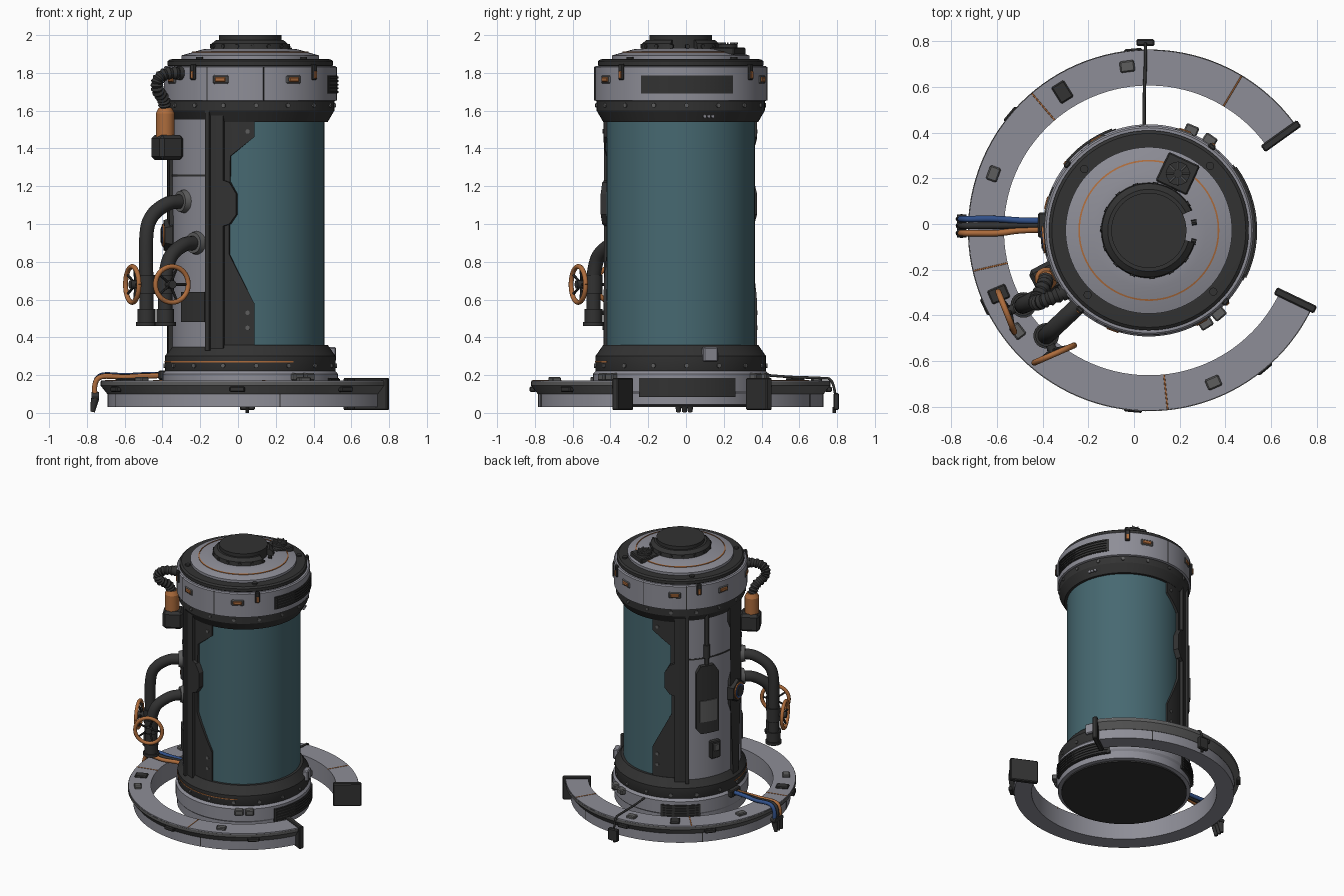
import bpy, bmesh
from math import sin, cos, radians, pi
from mathutils import Vector, Matrix

if "Cube" in bpy.data.objects:
    bpy.data.objects.remove(bpy.data.objects["Cube"])

CX, CY = 0.065, -0.028      # tank axis; the model mirrors about azimuth 5 / 185

def mat(name, *c):
    m = bpy.data.materials.new(name)
    m.diffuse_color = (*c, 1)
    m.use_nodes = True
    m.node_tree.nodes["Principled BSDF"].inputs["Base Color"].default_value = m.diffuse_color
    return m
LIGHT = mat("light_metal", .27, .27, .31)
MID = mat("mid_metal", .11, .11, .11)
DARK = mat("dark_metal", .032, .032, .032)
GLASS = mat("teal_glass", .062, .14, .165)
COPPER = mat("copper", .42, .15, .045)
BLUE = mat("blue_cable", .03, .08, .25)

def pol(deg, r, z):
    a = radians(deg)
    return Vector((CX + r * cos(a), CY + r * sin(a), z))

def finish(name, bm, m):
    bmesh.ops.recalc_face_normals(bm, faces=bm.faces)
    me = bpy.data.meshes.new(name)
    bm.to_mesh(me)
    bm.free()
    me.materials.append(m)
    o = bpy.data.objects.new(name, me)
    bpy.context.collection.objects.link(o)
    return o

def revolve(name, prof, m, a0=0, a1=360, closed=False, n=96):
    """Lathe a profile of (radius, z); arcs get end caps."""
    bm = bmesh.new()
    full = a1 - a0 >= 360
    k = len(prof)
    rows = [[bm.verts.new(pol(a0 + (a1 - a0) * i / n, r, z)) for r, z in prof]
            for i in range(n if full else n + 1)]
    for i in range(n):
        p, q = rows[i], rows[(i + 1) % len(rows)]
        for j in range(k if closed else k - 1):
            bm.faces.new((p[j], q[j], q[(j + 1) % k], p[(j + 1) % k]))
    if full and not closed:
        for j in (0, k - 1):
            bm.faces.new([r[j] for r in rows])
    elif not full:
        bm.faces.new(rows[0])
        bm.faces.new(rows[-1])
    return finish(name, bm, m)

def patch(name, poly, r0, r1, m):
    """Curved plate: outline in (azimuth, z) wrapped on the tank."""
    bm = bmesh.new()
    f = bm.faces.new([bm.verts.new((a, z, r0)) for a, z in poly])
    bmesh.ops.triangulate(bm, faces=[f])
    lo, hi = min(p[0] for p in poly), max(p[0] for p in poly)
    n = max(1, int((hi - lo) / 4))
    for i in range(1, n):
        bmesh.ops.bisect_plane(bm, geom=bm.verts[:] + bm.edges[:] + bm.faces[:],
                               plane_co=(lo + (hi - lo) * i / n, 0, 0), plane_no=(1, 0, 0))
    ext = bmesh.ops.extrude_face_region(bm, geom=bm.faces[:], use_keep_orig=True)
    for v in ext["geom"]:
        if isinstance(v, bmesh.types.BMVert):
            v.co.z = r1
    for v in bm.verts:
        v.co = pol(v.co.x, v.co.z, v.co.y)
    return finish(name, bm, m)

def rect(a, da, z0, z1):
    return [(a - da, z0), (a + da, z0), (a + da, z1), (a - da, z1)]

def box(name, p, size, deg, m, bevel=.006):
    bm = bmesh.new()
    bmesh.ops.create_cube(bm, size=1, matrix=Matrix.Translation(p)
                          @ Matrix.Rotation(radians(deg), 4, 'Z') @ Matrix.Diagonal((*size, 1)))
    bmesh.ops.bevel(bm, geom=bm.edges[:], offset=bevel, segments=1, affect='EDGES')
    return finish(name, bm, m)

def rod(name, p, q, r, m, r2=None, n=24):
    p, q = Vector(p), Vector(q)
    bm = bmesh.new()
    bmesh.ops.create_cone(bm, cap_ends=True, segments=n, radius1=r, radius2=r if r2 is None else r2,
                          depth=(q - p).length, matrix=Matrix.Translation((p + q) / 2)
                          @ (q - p).to_track_quat('Z', 'Y').to_matrix().to_4x4())
    return finish(name, bm, m)

def tube(name, pts, r, m, rib=0, steps=8):
    """Round tube along a Catmull-Rom path, optionally ribbed."""
    P = [Vector(p) for p in pts]
    P = [2 * P[0] - P[1]] + P + [2 * P[-1] - P[-2]]
    path = []
    for a, b, c, d in zip(P, P[1:], P[2:], P[3:]):
        for i in range(steps):
            t = i / steps
            path.append(.5 * (2*b + (c - a)*t + (2*a - 5*b + 4*c - d)*t*t + (3*b - a - 3*c + d)*t**3))
    path.append(P[-2])
    cu = bpy.data.curves.new(name, 'CURVE')
    cu.dimensions, cu.bevel_depth, cu.bevel_resolution, cu.use_fill_caps = '3D', r, 5, True
    s = cu.splines.new('POLY')
    s.points.add(len(path) - 1)
    for i, v in enumerate(path):
        s.points[i].co = (*v, 1)
        s.points[i].radius = 1 + rib * (i % 2)
    cu.materials.append(m)
    o = bpy.data.objects.new(name, cu)
    bpy.context.collection.objects.link(o)

def wheel(name, c, normal, R=.095):
    c, nrm = Vector(c), Vector(normal).normalized()
    q = nrm.to_track_quat('Z', 'Y')
    pts = [c + q @ Vector((R * cos(i * pi / 12), R * sin(i * pi / 12), 0)) for i in range(25)]
    tube(name + "_rim", pts, .013, COPPER, steps=2)
    for i in range(5):
        a = 2 * pi * i / 5
        rod(name + "_spoke", c - nrm * .02, c + q @ Vector((R * cos(a), R * sin(a), 0)), .007, DARK, n=8)
    rod(name + "_hub", c - nrm * .03, c + nrm * .012, .022, DARK)

def mirror(a):
    return (a, 10 - a)

# Tank stack
revolve("base_bottom", [(.43, .03), (.43, .06)], DARK)
revolve("base_drum", [(.43, .04), (.455, .045), (.455, .10), (.465, .115), (.465, .205), (.45, .222)], LIGHT)
revolve("lower_dark_collar", [(.447, .215), (.452, .225), (.452, .30), (.41, .36)], DARK)
revolve("glass_cylinder", [(.392, .34), (.392, 1.56)], GLASS)
revolve("upper_dark_collar", [(.41, 1.54), (.445, 1.60), (.445, 1.655)], DARK)
revolve("head_band", [(.445, 1.65), (.458, 1.655), (.458, 1.83), (.45, 1.837)], LIGHT)
revolve("head_dark_ring", [(.43, 1.83), (.438, 1.84), (.438, 1.862), (.425, 1.872), (.36, 1.874)], DARK)
revolve("lid_cone", [(.365, 1.87), (.365, 1.892), (.25, 1.925), (.2, 1.928)], LIGHT)
revolve("lid_copper_ring", [(.302, 1.90), (.302, 1.914), (.309, 1.912), (.309, 1.90)], COPPER, closed=True)
revolve("cap_lower", [(.12, 1.92), (.21, 1.92), (.205, 1.955), (.18, 1.975), (.12, 1.975)], DARK, 25, 345, True)
revolve("cap_upper", [(.165, 1.92), (.165, 2.0)], DARK, n=48)
revolve("collar_copper_line", [(.45, .268), (.455, .268), (.455, .274), (.45, .274)], COPPER, 180, 300, True)
for a in range(0, 360, 24):
    rod("cap_lug", pol(a + 34, .19, 1.94), pol(a + 34, .213, 1.94), .012, DARK, n=8)

# Lid fan unit
fan = pol(63, .28, 1.915)
box("fan_box", fan, (.14, .15, .04), 65, DARK)
rod("fan_drum", fan, fan + Vector((0, 0, .038)), .052, DARK)
for i in range(8):
    box("fan_blade", fan + Vector((.035 * cos(i * pi / 4), .035 * sin(i * pi / 4), .041)), (.035, .008, .01), i * 45, MID, .001)

# Head band lights, clips, seams, vents
for a in mirror(250) + mirror(300) + mirror(205):
    p, d = pol(a, .455, 1.765), pol(a, 1, 0) - pol(a, 0, 0)
    box("lamp_frame", p, (.016, .088, .046), a, MID, .007)
    box("lamp", p + d * .008, (.012, .06, .026), a, COPPER, .005)
for a in mirror(229) + mirror(317):
    box("clip", pol(a, .46, 1.805), (.022, .034, .085), a, DARK)
    box("clip_tab", pol(a, .472, 1.79), (.008, .018, .04), a, COPPER, .002)
for a in mirror(279) + mirror(240):
    patch("band_seam", rect(a, .4, 1.655, 1.832), .45, .4595, DARK)
for name, a, da, z0, z1, r in (("head_vent", 5, 32, 1.69, 1.785, .458), ("base_front_vent", 5, 33, .085, .185, .465),
                               ("base_rear_vent", 125, 17, .085, .18, .465)):
    patch(name, rect(a, da, z0, z1), r - .02, r + .004, DARK)
    for i in range(5):
        z = z0 + (z1 - z0) * (i + .5) / 5
        patch(name + "_slat", rect(a, da - 2, z - .005, z + .005), r, r + .01, DARK)
for i in range(16):
    a = i * 22.5 + 4
    for z in (.25, 1.628):
        r = .443 if z > 1 else .45
        rod("collar_bolt", pol(a, r, z), pol(a, r + .01, z), .012, MID, n=12)
    if i % 4 == 1:
        rod("lid_bolt", pol(a + 20, .39, 1.86), pol(a + 20, .39, 1.884), .018, DARK, n=12)
for a in (-58.5, -50, 67, 56):
    box("base_pad", pol(a, .475, .19), (.05, .06, .04), a, MID)
box("collar_latch", pol(20, .45, .31), (.04, .08, .075), 20, LIGHT)
for i in range(3):
    rod("status_dot", pol(17 + i * 3, .43, 1.57), pol(17 + i * 3, .44, 1.57), .009, LIGHT, n=10)

# Back shell, mirrored dark frames and wings
patch("back_shell", rect(185, 54, .34, 1.6), .38, .418, LIGHT)
patch("shell_seam", rect(185, 54, 1.252, 1.262), .41, .421, DARK)
for k in (0, 1):
    f = (lambda L: [(10 - a, z) for a, z in L]) if k else (lambda L: L)
    patch("side_frame", f(rect(244.5, 6, .34, 1.6)), .38, .43, DARK)
    patch("frame_rib", f(rect(239, 1.5, .33, 1.6)), .38, .445, DARK)
    patch("wing_plate", f([(249, .35), (273, .35), (273, .58), (254, .84), (254, 1.0), (255, 1.36),
                           (273, 1.46), (273, 1.55), (249, 1.55)]), .385, .408, DARK)
    patch("wing_boss", f([(247, .98), (255, 1.0), (260, 1.05), (260, 1.16), (255, 1.22), (247, 1.24)]), .39, .43, DARK)
    for z in (.45, .53, 1.49):
        a = mirror(268)[k]
        rod("wing_bolt", pol(a, .4, z), pol(a, .414, z), .012, MID, n=10)

# Rear spine with hub
half = [(4.5, .26), (4.5, .78), (9, .86), (9, 1.02), (4.5, 1.1), (4.5, 1.4), (9.5, 1.48), (9.5, 1.63)]
patch("rear_spine", [(185 + a, z) for a, z in half] + [(185 - a, z) for a, z in half[::-1]], .40, .44, DARK)
rod("hub_hex", pol(185, .42, .94), pol(185, .46, .94), .095, DARK, .08, 6)
rod("hub_copper_ring", pol(185, .45, .94), pol(185, .468, .94), .06, COPPER)
rod("hub_blue_ring", pol(185, .45, .94), pol(185, .471, .94), .05, BLUE)
rod("hub_core", pol(185, .45, .94), pol(185, .475, .94), .038, DARK)

# Shell panels
patch("service_panel", [(139, .74), (143, .70), (161, .70), (161, 1.15), (156, 1.21), (143, 1.21), (139, 1.16)], .41, .45, DARK)
patch("service_window", rect(150, 8, .79, .95), .44, .456, MID)
tube("service_conduit", [pol(150, .425, z) for z in (1.2, 1.4, 1.6)], .014, DARK)
rod("conduit_joint", pol(150, .425, 1.26), pol(150, .425, 1.36), .022, DARK)
box("switch_box", pol(158, .43, .56), (.04, .075, .13), 158, DARK)
box("switch", pol(158, .455, .58), (.015, .04, .05), 158, MID, .003)
patch("front_hatch", rect(223.5, 12, .48, .64), .41, .43, DARK)

# Valve pipes with handwheels
for n, wa, wz, (x, y), wc in (("pipe_a", 213, 1.12, (-.485, -.355), (-.56, -.385)),
                              ("pipe_b", 227, .90, (-.385, -.49), (-.35, -.57))):
    w = pol(wa, .43, wz)
    e = Vector((x, y, 0))
    mid = lambda t, z: Vector((w.x + (x - w.x) * t, w.y + (y - w.y) * t, z))
    tube(n, [w, mid(.4, wz - .012), mid(.83, wz - .075), mid(1, wz - .18), mid(1, .68), mid(1, .5)], .038, DARK)
    rod(n + "_wall_flange", pol(wa, .41, wz), pol(wa, .445, wz), .064, MID, .055)
    rod(n + "_collar", e + Vector((0, 0, .47)), e + Vector((0, 0, .55)), .047, DARK)
    rod(n + "_end_flange", e + Vector((0, 0, .46)), e + Vector((0, 0, .48)), .056, DARK)
    rod(n + "_valve_body", e + Vector((0, 0, .63)), e + Vector((0, 0, .73)), .047, DARK)
    c = Vector((*wc, .68))
    rod(n + "_stem", e + Vector((0, 0, .68)), c, .02, DARK)
    wheel(n + "_wheel", c, c - e - Vector((0, 0, .68)))

# Copper canister, bracket and ribbed hose
box("canister_bracket", (-.375, -.235, 1.405), (.14, .13, .13), 28, DARK, .018)
rod("canister", (-.385, -.24, 1.45), (-.385, -.24, 1.585), .05, COPPER)
rod("canister_shoulder", (-.385, -.24, 1.585), (-.385, -.24, 1.615), .05, COPPER, .035)
tube("ribbed_hose", [(-.385, -.24, 1.6), (-.395, -.27, 1.66), (-.425, -.33, 1.71), (-.425, -.345, 1.76),
                     (-.38, -.33, 1.795), (-.28, -.29, 1.80)], .027, DARK, .3, 6)
rod("hose_socket", (-.32, -.305, 1.798), (-.26, -.275, 1.798), .036, DARK)

# Open floor ring
revolve("floor_ring", [(.635, .03), (.755, .03), (.755, .10), (.79, .145), (.79, .172), (.635, .172)],
        LIGHT, 35.5, 334.5, True)
revolve("ring_dark_edge", [(.75, .10), (.757, .10), (.793, .145), (.793, .166), (.75, .15)], MID, 36, 334, True)
for a in (35.5, 334.5):
    box("ring_end_plate", pol(a, .712, .1), (.195, .035, .17), a, DARK)
for a in (59, 130.5, 193, 276):
    box("ring_seam", pol(a, .712, .168), (.155, .007, .012), a, COPPER, .001)
    patch("ring_side_seam", rect(a + 6, .25, .03, .1), .74, .757, DARK)
for a in (97.5, 160, 217.5, 293):
    box("ring_pad", pol(a, .725, .178), (.05, .065, .025), a, MID)
for a in (122, 203):
    box("ring_socket", pol(a, .715, .175), (.085, .065, .018), a, DARK)
for a in (95, 140, 205, 265, 310):
    box("ring_side_box", pol(a, .785, .125), (.03, .08, .03), a, DARK)

# Cable bundle on the left and hose at the back
for n, y, z, m in (("cable_blue", .022, .205, BLUE), ("cable_black", -.008, .20, DARK), ("cable_copper", -.04, .198, COPPER)):
    tube(n, [(-.39, y * .6, z), (-.5, y * .7, z - .003), (-.6, y, z - .008), (-.72, y, z - .006), (-.757, y, .15), (-.755, y, .06)], .014, m)
    rod(n + "_plug", (-.757, y, .075), (-.77, y, .005), .022, DARK, .012, 12)
    rod(n + "_clamp", (-.775, y, .09), (-.735, y, .09), .02, DARK, n=12)
box("cable_outlet", (-.4, -.005, .2), (.04, .11, .05), 0, DARK)
tube("rear_hose", [(.045, .42, .2), (.045, .56, .19), (.05, .7, .185), (.05, .765, .175), (.05, .79, .1), (.05, .79, .03)], .007, DARK)
box("rear_hose_plug", (.05, .795, .06), (.08, .03, .09), 0, DARK)
rod("rear_hose_tip", (.05, .785, .03), (.05, .785, 0), .01, DARK, n=10)

# Meshes from curves, smooth with crisp edges
bpy.ops.object.select_all(action='SELECT')
bpy.context.view_layer.objects.active = bpy.context.selected_objects[0]
bpy.ops.object.convert(target='MESH')
bpy.ops.object.shade_smooth_by_angle(angle=radians(30))
